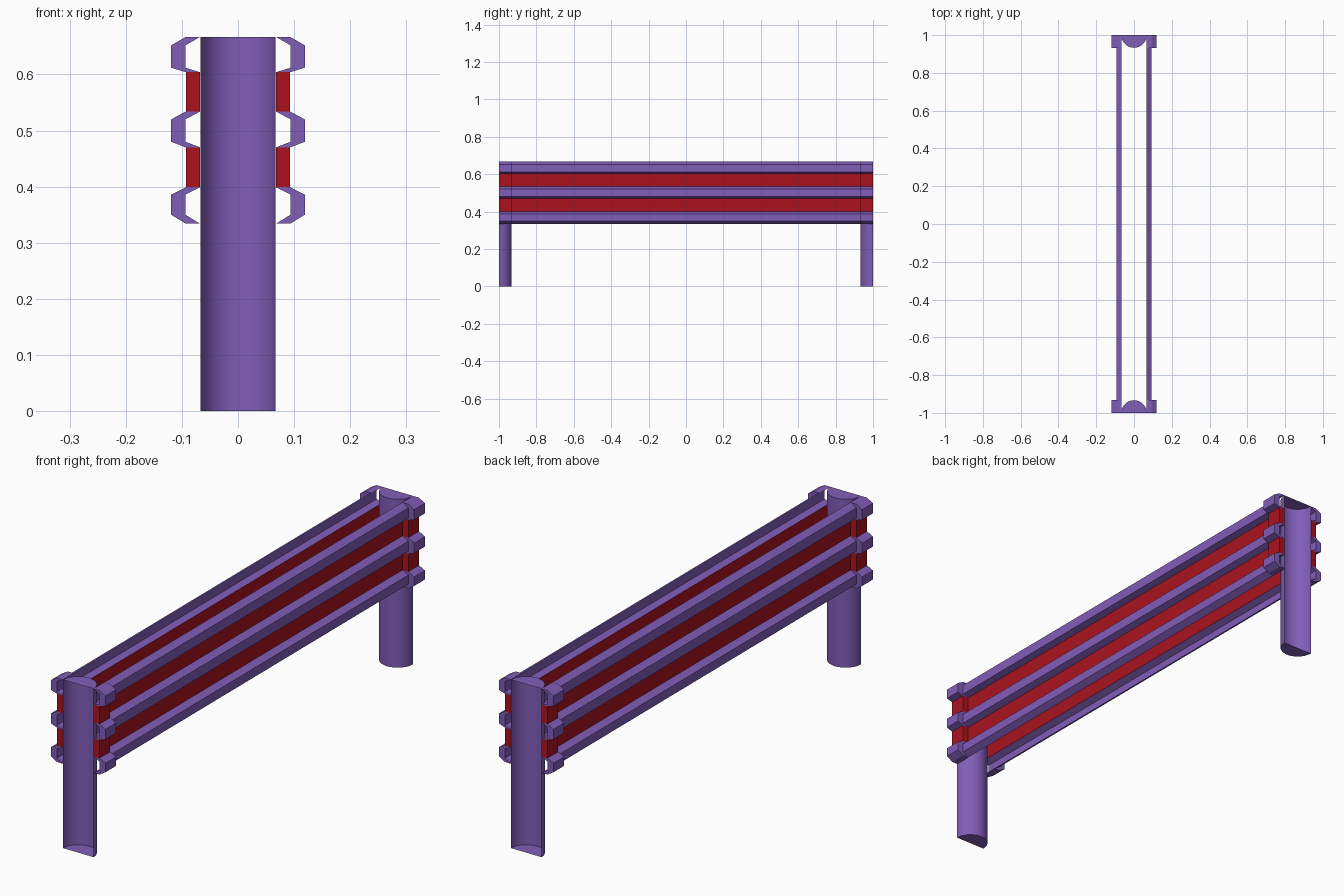
import bpy, bmesh, math

if "Cube" in bpy.data.objects:
    bpy.data.objects.remove(bpy.data.objects["Cube"])

R, TOP, X0, STEP = 0.067, 0.667, 0.067, 0.026


def material(name, col):
    m = bpy.data.materials.new(name)
    m.diffuse_color = (*col, 1)
    m.use_nodes = True
    m.node_tree.nodes["Principled BSDF"].inputs["Base Color"].default_value = m.diffuse_color
    return m


purple = material("purple_paint", (0.22, 0.11, 0.48))
red = material("red_paint", (0.40, 0.006, 0.013))

# Corrugated section as (outward offset, height), top to bottom
profile = [(0, 0.667), (STEP, 0.652), (STEP, 0.612),
           (0, 0.604), (0, 0.534), (STEP, 0.520), (STEP, 0.480),
           (0, 0.470), (0, 0.399), (STEP, 0.386), (STEP, 0.350), (0, 0.334)]
RED_STRIPS = (3, 7)


def make_object(name, bm):
    bmesh.ops.recalc_face_normals(bm, faces=bm.faces)
    me = bpy.data.meshes.new(name)
    bm.to_mesh(me)
    bm.free()
    me.materials.append(purple)
    me.materials.append(red)
    ob = bpy.data.objects.new(name, me)
    bpy.context.collection.objects.link(ob)
    return ob


def line(bm, side, shift, y):
    return [bm.verts.new((side * (X0 + shift + dx), y, z)) for dx, z in profile]


def strip(bm, a, b):
    for i in range(len(a) - 1):
        f = bm.faces.new((a[i], a[i + 1], b[i + 1], b[i]))
        f.material_index = 1 if i in RED_STRIPS else 0


# Thin corrugated rail running the full length
def rail(name, side):
    bm = bmesh.new()
    strip(bm, line(bm, side, 0, -1), line(bm, side, 0, 1))
    ob = make_object(name, bm)
    if ob.data.polygons[0].normal.x * side < 0:
        ob.data.flip_normals()


# Thicker end sleeve lying over the rail
def sleeve(name, side, end):
    bm = bmesh.new()
    y0, y1 = end, end * (1 - R)
    out0, out1 = line(bm, side, STEP, y0), line(bm, side, STEP, y1)
    in0, in1 = line(bm, side, 0.0005, y0), line(bm, side, 0.0005, y1)
    for a, b in ((out0, out1), (in0, in1), (out0, in0), (out1, in1)):
        strip(bm, a, b)
    for i in (0, -1):
        bm.faces.new((out0[i], out1[i], in1[i], in0[i]))
    make_object(name, bm)


# Half-round post, open on the end plane, capped top and bottom
def post(name, end, n=24):
    bm = bmesh.new()
    rings = []
    for z in (0, TOP):
        rings.append([bm.verts.new((R * math.cos(math.pi * i / n),
                                    end * (1 - R * math.sin(math.pi * i / n)), z))
                      for i in range(n + 1)])
    lo, hi = rings
    for i in range(n):
        bm.faces.new((lo[i], lo[i + 1], hi[i + 1], hi[i]))
    bm.faces.new(lo)
    bm.faces.new(hi)
    ob = make_object(name, bm)
    # Keep the normals pointing away from the post axis
    p = ob.data.polygons[n // 2]
    if p.normal.y * end > 0:
        ob.data.flip_normals()
    bpy.ops.object.select_all(action='DESELECT')
    ob.select_set(True)
    bpy.context.view_layer.objects.active = ob
    bpy.ops.object.shade_smooth_by_angle(angle=math.radians(30))


for side, sname in ((-1, "left"), (1, "right")):
    rail(sname + "_rail", side)
    for end, ename in ((-1, "front"), (1, "back")):
        sleeve(f"{ename}_{sname}_sleeve", side, end)
for end, ename in ((-1, "front"), (1, "back")):
    post(ename + "_post", end)
